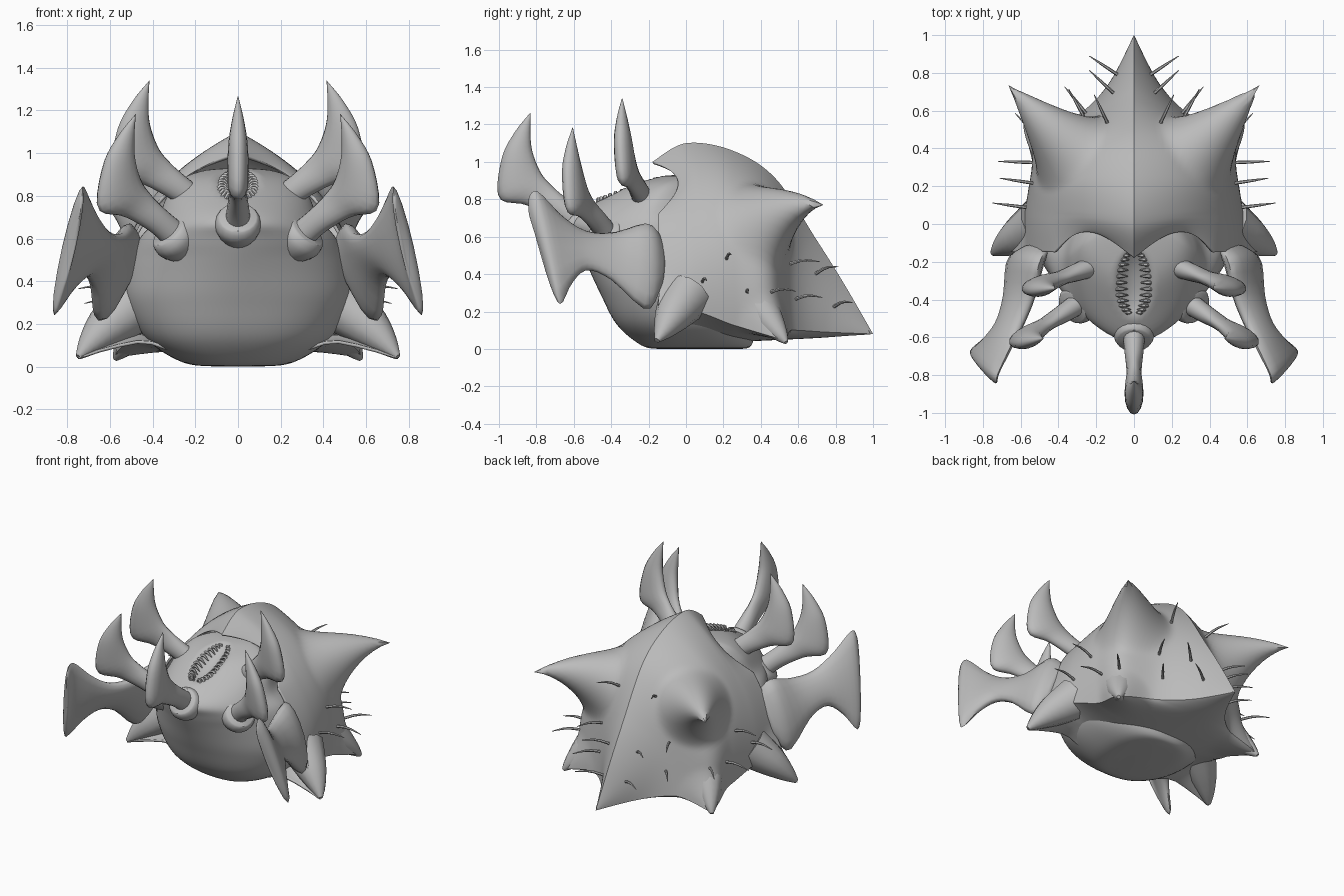
import bpy, bmesh, math
from mathutils import Vector, Matrix

if "Cube" in bpy.data.objects:
    bpy.data.objects.remove(bpy.data.objects["Cube"], do_unlink=True)

GREY = (0.5, 0.5, 0.5, 1)
hide = bpy.data.materials.new("grey_hide")
hide.use_nodes = True
hide.diffuse_color = GREY
hide.node_tree.nodes["Principled BSDF"].inputs["Base Color"].default_value = GREY


def spline(points, t):
    """Smooth curve through tuples of any length, t from 0 to 1."""
    n = len(points) - 1
    i = min(int(t * n), n - 1)
    f = t * n - i
    a, b, c, d = (points[min(max(i + k, 0), n)] for k in (-1, 0, 1, 2))
    return [q + 0.5 * f * (r - p + f * (2 * p - 5 * q + 4 * r - s + f * (3 * (q - r) + s - p)))
            for p, q, r, s in zip(a, b, c, d)]


def sample(points, count):
    return [spline(points, i / (count - 1)) for i in range(count)]


def loft(name, rings, mirror=False, cap=True, angle=40):
    """Skin closed rings of points into one smooth object."""
    bm = bmesh.new()
    rows = [[bm.verts.new(p) for p in ring] for ring in rings]
    n = len(rows[0])
    for a, b in zip(rows, rows[1:]):
        for j in range(n):
            bm.faces.new((a[j], a[(j + 1) % n], b[(j + 1) % n], b[j]))
    if cap:
        bm.faces.new(rows[0])
        bm.faces.new(rows[-1])
    bmesh.ops.remove_doubles(bm, verts=bm.verts, dist=0.0005)
    bmesh.ops.recalc_face_normals(bm, faces=bm.faces)
    for f in bm.faces:
        f.smooth = True
    mesh = bpy.data.meshes.new(name)
    bm.to_mesh(mesh)
    bm.free()
    mesh.set_sharp_from_angle(angle=math.radians(angle))
    mesh.materials.append(hide)
    obj = bpy.data.objects.new(name, mesh)
    bpy.context.collection.objects.link(obj)
    if mirror:
        mod = obj.modifiers.new("mirror", 'MIRROR')
        mod.use_mirror_merge = False
    return obj


def tube(name, path, sides=12, steps=10, mirror=True):
    """Tapered tube; each path point is x, y, z, radius."""
    pts = sample(path, steps)
    rings = []
    for i, p in enumerate(pts):
        d = Vector(pts[min(i + 1, steps - 1)][:3]) - Vector(pts[max(i - 1, 0)][:3])
        q = d.to_track_quat('Z', 'Y')
        r = max(p[3], 0.002)
        rings.append([Vector(p[:3]) + q @ Vector((r * math.cos(k * math.tau / sides),
                      r * math.sin(k * math.tau / sides), 0)) for k in range(sides)])
    return loft(name, rings, mirror)


def blade(name, tops, bottoms, thick, normal, mirror, matrix=Matrix()):
    """Lens-shaped limb between two edge curves."""
    steps, sides = 26, 16
    rings = []
    for a, b, t in zip(sample(tops, steps), sample(bottoms, steps), sample(thick, steps)):
        a, b = Vector(a), Vector(b)
        mid, half = (a + b) / 2, (a - b) / 2
        rings.append([matrix @ (mid + half * math.cos(k * math.tau / sides)
                      + normal * max(t[0], 0.002) * math.sin(k * math.tau / sides))
                      for k in range(sides)])
    return loft(name, rings, mirror, angle=60)


# Shell: ridge, shoulder and rim curves meeting at the tail point
ridge = [(0, -.18, 1.0), (0, 0, 1.1), (0, .25, 1.06), (0, .48, .91),
         (0, .7, .58), (0, .85, .34), (0, 1, .08)]
shoulder = [(.42, -.15, .72), (.45, .03, .71), (.45, .25, .7), (.41, .45, .6),
            (.22, .59, .41), (.1, .77, .24), (0, 1, .08)]
rim = [(.61, -.14, .19), (.58, .05, .2), (.53, .28, .12), (.5, .47, .1),
       (.28, .59, .1), (.13, .75, .09), (0, 1, .08)]
ROWS, COLS = 84, 36


def shell_point(s, u):
    a, m, b = (Vector(spline(c, s)) for c in (ridge, shoulder, rim))
    c = 2 * m - (a + b) / 2
    p = a * (1 - u) ** 2 + c * 2 * u * (1 - u) + b * u * u
    if u < .5 and s < .2:
        p.y += .12 * math.sin(math.tau * u) * (1 - s * 5)   # scalloped front edge
    return p


# Spikes drawn out of the shell: root, tip, reach, sharpness, upward arch
spikes = [(shell_point(40 / ROWS, 15 / COLS), Vector((.665, .735, .77)), .27, 1.7, .16),
          (shell_point(0, 1), Vector((.75, -.16, .035)), .2, 1.3, 0),
          (shell_point(.5, 1), Vector((.575, .535, .04)), .2, 1.5, 0)]


def pull(p):
    move = Vector()
    for root, tip, reach, power, arch in spikes:
        w = max(0, 1 - (p - root).length / reach) ** power
        move += (tip - root) * w + Vector((0, 0, arch * w * (1 - w)))
    return p + move


rings = []
for i in range(ROWS + 1):
    s = i / ROWS
    half = [shell_point(s, j / COLS) for j in range(COLS + 1)]
    edge, keel = half[-1], Vector((0, half[0].y, .015 + .065 * s))
    for k in range(1, 13):              # underside, flattening towards the keel
        p = edge.lerp(keel, k / 12)
        p.z = keel.z + (edge.z - keel.z) * (1 - k / 12) ** 1.7
        half.append(p)
    half = [pull(p) for p in half]
    rings.append(half + [Vector((-p.x, p.y, p.z)) for p in half[-2:0:-1]])
shell = loft("shell", rings, cap=False, angle=35)
solid = shell.modifiers.new("thickness", 'SOLIDIFY')
solid.thickness, solid.offset = .015, -1

# Rounded cores of the rim spikes
tube("front_rim_spike", [(.5, 0, .28, .14), (.62, -.07, .18, .1), (.7, -.12, .1, .055),
                         (.748, -.155, .045, .015)])
tube("rear_rim_spike", [(.42, .37, .25, .12), (.5, .455, .14, .075), (.55, .51, .07, .038),
                        (.575, .535, .035, .012)])

# Bristles growing out of the shell
for s, u in [(.2, .85), (.3, .72), (.38, .85), (.5, .82), (.56, .16), (.63, .5), (.68, .75),
             (.74, .3), (.85, .5)]:
    p = shell_point(s, u)
    n = (shell_point(s + .01, u) - p).cross(shell_point(s, u + .01) - p).normalized()
    n *= math.copysign(1, n.dot(p - Vector((0, .2, .3))))
    path = [(*(p + n * d - Vector((0, 0, drop))), r) for d, drop, r in
            ((-.02, 0, .009), (.08, -.012, .008), (.18, .01, .002))]
    tube("bristle", path, 6, 6)

# Body: stacked levels of height, half width, front and back
levels = [(0, .1, -.15, .3), (.02, .26, -.24, .35), (.13, .43, -.37, .38), (.3, .52, -.46, .4),
          (.45, .52, -.53, .4), (.6, .46, -.6, .3), (.69, .38, -.62, .25), (.8, .33, -.46, .15),
          (.88, .26, -.31, .1), (.92, .15, -.15, .05), (.93, .02, -.06, 0)]
rings = []
for z, w, front, back in sample(levels, 61):
    ring = []
    square = min(.78 + .8 * z, 1.2)     # full belly, pointed brow
    for k in range(72):
        a = k * math.tau / 72
        c, n = (math.copysign(abs(v) ** square, v) for v in (math.cos(a), math.sin(a)))
        p = Vector((w * c, (front + back) / 2 + (back - front) / 2 * n, max(z, 0)))
        d = (p.x / .1) ** 2 + ((p.y + .31) / .18) ** 2
        if z > .65 and d < 1:
            p.z -= .07 * (1 - d)        # hollow of the mouth
        ring.append(p)
    rings.append(ring)
loft("body", rings, angle=60)


# Mouth: two curved rows of teeth
def mouth_point(a, size, lift):
    y = -.31 + .17 * math.sin(a)
    return (.1 * size * math.cos(a), y, .855 + .35 * (y + .31) + lift)


for i in range(13):
    a = -1.2 + .2 * i
    tube("tooth", [(*mouth_point(a, 1.05, -.02), .012), (*mouth_point(a, .75, .005), .011),
                   (*mouth_point(a, .35, -.025), .003)], 6, 6)

# Upright claws, all one shape, turned around the mouth
inner = [(-.06, 0, .05), (.05, 0, .13), (.12, 0, .19), (.18, 0, .26), (.225, 0, .37),
         (.237, 0, .47), (.235, 0, .585)]
outer = [(.03, 0, -.05), (.12, 0, .02), (.26, 0, .09), (.405, 0, .13), (.39, 0, .34),
         (.32, 0, .48), (.238, 0, .582)]
claw_thick = [(.06,), (.05,), (.04,), (.05,), (.046,), (.028,), (.002,)]
for name, base, turn, lean, size, mirror in (
        ("front_claw", (0, -.595, .68), -90, 0, 1, False),
        ("middle_claw", (.31, -.43, .615), -27, 8, .98, True),
        ("rear_claw", (.21, -.22, .77), -16, 6, .98, True)):
    m = (Matrix.Translation(base) @ Matrix.Rotation(math.radians(turn), 4, 'Z')
         @ Matrix.Rotation(math.radians(lean), 4, 'X') @ Matrix.Scale(size, 4))
    blade(name, inner, outer, claw_thick, Vector((0, 1, 0)), mirror, m)
    # Fleshy socket around the claw root
    axis = Vector((.75, 0, .65))
    tube(name + "_socket", [(*(m @ (axis * d)), r) for d, r in
         ((-.12, .07), (-.06, .1), (-.01, .108), (.03, .088), (.015, .06))], 20, 14, mirror)

# Hammer-ended side arms
arm_top = [(.45, -.12, .57), (.5, -.2, .67), (.54, -.38, .625), (.6, -.53, .63), (.66, -.66, .71),
           (.72, -.79, .84), (.73, -.84, .81), (.74, -.84, .72)]
arm_bottom = [(.58, -.13, .34), (.65, -.21, .21), (.68, -.4, .37), (.72, -.53, .42),
              (.79, -.61, .35), (.86, -.67, .24), (.84, -.72, .33), (.79, -.77, .5)]
arm_thick = [(.04,), (.07,), (.055,), (.05,), (.045,), (.036,), (.028,), (.004,)]
blade("side_arm", arm_top, arm_bottom, arm_thick, Vector((-.9, -.33, -.27)).normalized(), True)
